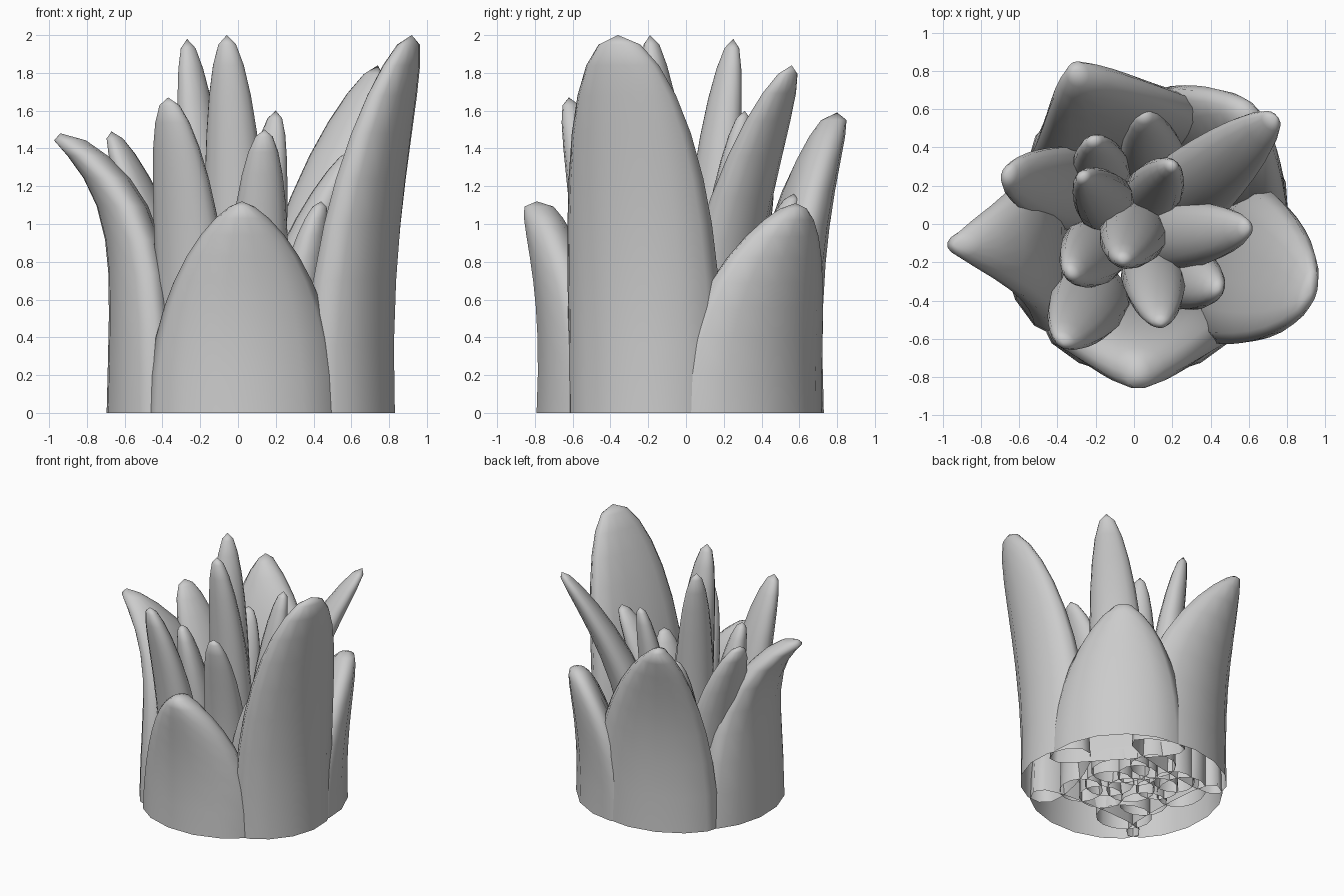
import bpy, bmesh
from math import sin, cos, radians, pi

if "Cube" in bpy.data.objects:
    bpy.data.objects.remove(bpy.data.objects["Cube"])


def leaf(name, base, tip, facing, width, depth, bend=2.0, p=3.0, q=0.5, thin=0.4, cup=0.0, sides=14):
    """Open-bottomed fleshy leaf: elliptical rings swept from base to tip, edges cupped inward."""
    bm = bmesh.new()
    a = radians(facing)
    out, side = (cos(a), sin(a)), (-sin(a), cos(a))
    rings = []
    for t in (0, .18, .35, .5, .62, .74, .84, .92, .975):
        s = t ** bend
        cx = base[0] + (tip[0] - base[0]) * s
        cy = base[1] + (tip[1] - base[1]) * s
        w = width * (1 - t ** p) ** q
        d = depth * (1 - t) ** thin
        ring = []
        for i in range(sides):
            g = 2 * pi * i / sides
            u = w * cos(g)
            v = d * sin(g) - cup * u * u
            ring.append(bm.verts.new((cx + side[0] * u + out[0] * v,
                                      cy + side[1] * u + out[1] * v,
                                      tip[2] * t)))
        rings.append(ring)
    for lo, hi in zip(rings, rings[1:]):
        for i in range(sides):
            j = (i + 1) % sides
            bm.faces.new((lo[i], lo[j], hi[j], hi[i]))
    point = bm.verts.new(tip)
    for i in range(sides):
        bm.faces.new((rings[-1][i], rings[-1][(i + 1) % sides], point))
    bmesh.ops.recalc_face_normals(bm, faces=bm.faces)
    for f in bm.faces:
        f.smooth = True
    me = bpy.data.meshes.new(name)
    bm.to_mesh(me)
    bm.free()
    ob = bpy.data.objects.new(name, me)
    bpy.context.collection.objects.link(ob)
    return ob


# Broad outer leaves forming the base
leaf("outer_leaf_front", (.03, -.60), (.02, -.79, 1.12), -90, .51, .20, 2.5, 2, .68, .25, .3)
leaf("outer_leaf_right", (.60, -.23), (.92, -.36, 2.0), -18, .43, .22, 2, 3, .5, .4, .35)
leaf("outer_leaf_left", (-.52, -.08), (-.94, -.11, 1.48), 182, .50, .18, 5, 2.0, .7, .2, .3)
leaf("outer_leaf_back", (-.06, .53), (-.31, .80, 1.59), 101, .51, .19, 2.6, 2, .72, .28, .3)
leaf("outer_leaf_back_right", (.50, .38), (.59, .58, 1.11), 42, .51, .19, 2, 2.2, .65, .3, .4)

# Slender inner leaves: base, tip, facing angle, half width, half depth
inner = [
    ((-.22, -.38), (-.37, -.62, 1.67), -120, .21, .18),
    ((.10, -.26), (.14, -.52, 1.50), -85, .17, .16),
    ((.00, -.04), (-.06, -.19, 2.00), -105, .18, .18),
    ((-.14, .10), (-.27, .25, 1.98), 135, .16, .16),
    ((.10, .16), (.20, .31, 1.60), 55, .15, .15),
    ((.24, .13), (.74, .56, 1.84), 42, .22, .18),
    ((.18, -.07), (.60, -.02, 1.39), 4, .19, .18),
    ((-.31, .18), (-.67, .26, 1.49), 160, .23, .18),
    ((.10, .34), (.05, .57, 1.16), 100, .17, .17),
    ((-.21, -.14), (-.33, -.26, 1.40), 215, .18, .17),
    ((-.17, .26), (-.21, .44, 1.32), 105, .16, .15),
    ((.28, -.28), (.44, -.34, 1.12), -20, .17, .16),
]
for n, (base, tip, facing, w, d) in enumerate(inner, 1):
    leaf(f"inner_leaf_{n:02d}", base, tip, facing, w, d, 2.0)
